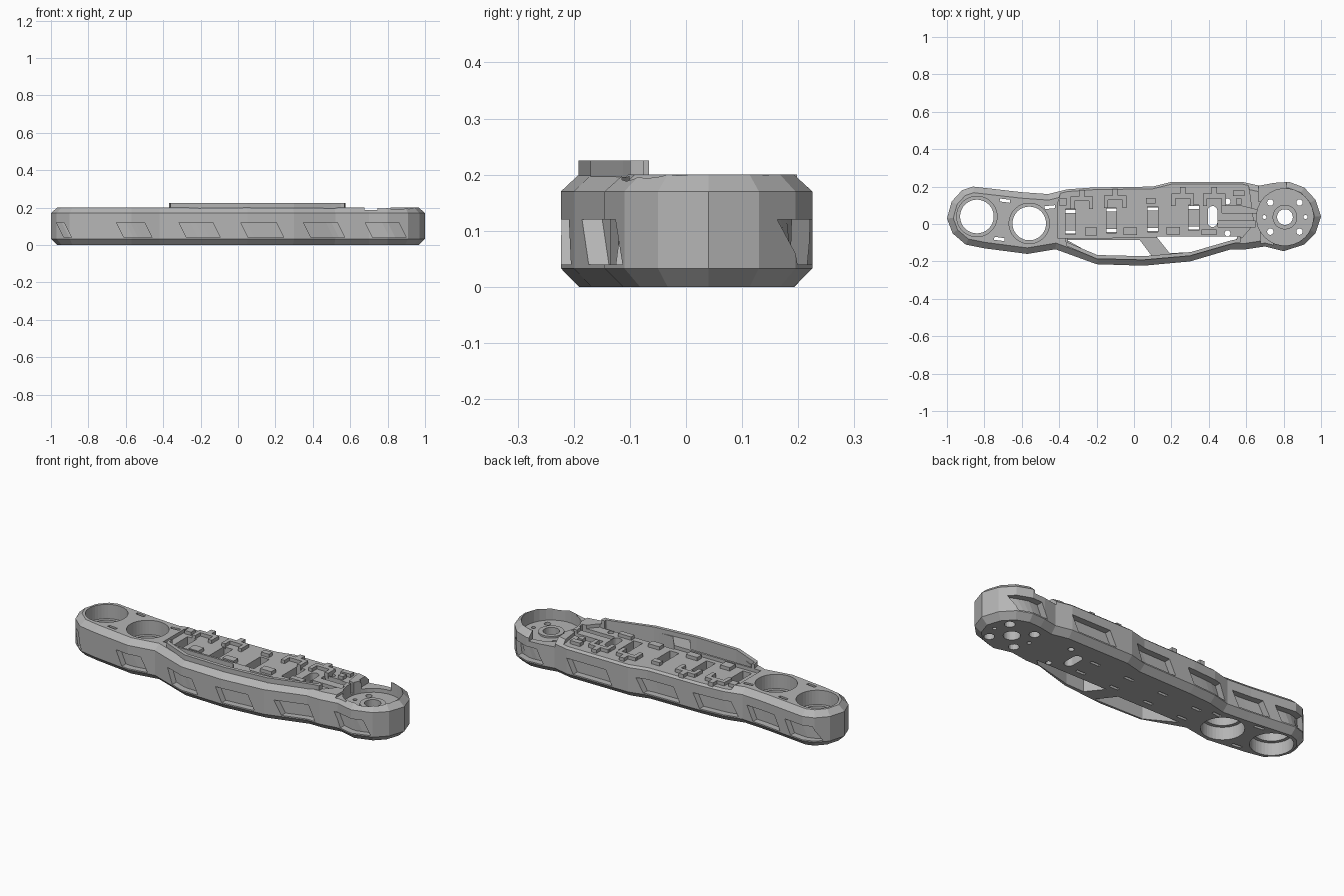
import bpy, bmesh, math
from mathutils import Vector

if "Cube" in bpy.data.objects:
    bpy.data.objects.remove(bpy.data.objects["Cube"])

gray = bpy.data.materials.new("neutral gray")
gray.diffuse_color = (0.46, 0.46, 0.46, 1)
gray.use_nodes = True
gray.node_tree.nodes["Principled BSDF"].inputs["Base Color"].default_value = gray.diffuse_color

# Plan outline of the arm: back edge and front edge, left to right
BACK = [(-1, 0.03), (-0.975, 0.12), (-0.92, 0.18), (-0.86, 0.2), (-0.6, 0.17), (-0.46, 0.16),
        (-0.36, 0.185), (-0.22, 0.195), (0.1, 0.2), (0.2, 0.225), (0.58, 0.225), (0.67, 0.205),
        (0.75, 0.22), (0.83, 0.225), (0.91, 0.195), (0.97, 0.13), (1, 0.04)]
FRONT = [(-1, 0.03), (-0.97, -0.05), (-0.9, -0.11), (-0.8, -0.13), (-0.57, -0.16), (-0.42, -0.135),
         (-0.2, -0.215), (0.05, -0.223), (0.3, -0.2), (0.52, -0.135), (0.6, -0.135), (0.7, -0.12),
         (0.8, -0.145), (0.91, -0.11), (0.97, -0.05), (1, 0.04)]
OUTLINE = FRONT + BACK[-2:0:-1]


def make(name, verts, faces):
    me = bpy.data.meshes.new(name)
    me.from_pydata(verts, [], faces)
    bm = bmesh.new()
    bm.from_mesh(me)
    bmesh.ops.recalc_face_normals(bm, faces=bm.faces)
    bm.to_mesh(me)
    bm.free()
    me.materials.append(gray)
    ob = bpy.data.objects.new(name, me)
    bpy.context.collection.objects.link(ob)
    return ob


def stack(name, rings):
    """Skin a list of equal closed rings of 3D points and cap both ends."""
    n = len(rings[0])
    verts = [p for r in rings for p in r]
    faces = [[k * n + i, k * n + (i + 1) % n, (k + 1) * n + (i + 1) % n, (k + 1) * n + i]
             for k in range(len(rings) - 1) for i in range(n)]
    faces += [list(range(n))[::-1], [(len(rings) - 1) * n + i for i in range(n)]]
    return make(name, verts, faces)


def prism(name, pts, z0, z1):
    return stack(name, [[(x, y, z) for x, y in pts] for z in (z0, z1)])


def rect(cx, cy, w, h, a=0):
    c, s = math.cos(a), math.sin(a)
    return [(cx + u * w / 2 * c - v * h / 2 * s, cy + u * w / 2 * s + v * h / 2 * c)
            for u, v in ((-1, -1), (1, -1), (1, 1), (-1, 1))]


def circle(cx, cy, r, n=32, stretch=0):
    pts = []
    for i in range(n):
        a = 2 * math.pi * (i + 0.5) / n
        pts.append((cx + r * math.cos(a), cy + r * math.sin(a) + math.copysign(stretch, math.sin(a))))
    return pts


def inset(pts, d):
    """Mitred inward offset of a counter-clockwise polygon."""
    out = []
    for i, p in enumerate(pts):
        a, b, c = Vector(pts[i - 1]), Vector(p), Vector(pts[(i + 1) % len(pts)])
        e, f = (b - a).normalized(), (c - b).normalized()
        n1, n2 = Vector((-e.y, e.x)), Vector((-f.y, f.x))
        m = (n1 + n2) / (1 + n1.dot(n2))
        out.append(tuple(b + m * d))
    return out


def edge_y(side, x):
    for (x0, y0), (x1, y1) in zip(side, side[1:]):
        if x0 <= x <= x1:
            return y0 + (y1 - y0) * (x - x0) / (x1 - x0)
    return side[-1][1]


def cut(target, cutter):
    m = target.modifiers.new("cut", 'BOOLEAN')
    m.operation, m.solver, m.object = 'DIFFERENCE', 'EXACT', cutter
    bpy.context.view_layer.objects.active = target
    bpy.ops.object.modifier_apply(modifier=m.name)
    bpy.data.objects.remove(cutter, do_unlink=True)


# Chamfered arm body
inner = inset(OUTLINE, 0.032)
body = stack("arm_body", [[(x, y, z) for x, y in ring] for ring, z in
                          ((inner, 0), (OUTLINE, 0.033), (OUTLINE, 0.17), (inner, 0.2))])


def drill(pts, z0=-0.1, z1=0.4):
    cut(body, prism("cutter", pts, z0, z1))


# Sunken middle deck, open toward the back chamfer
drill([(-0.41, -0.075), (0.58, -0.07), (0.64, 0.0), (0.6, 0.3), (-0.36, 0.3), (-0.41, 0.1)], 0.181)

# Openings between the deck and the front rail, split by a slanted strut
drill([(-0.36, -0.085), (-0.2, -0.174), (0.1, -0.178), (0.03, -0.085)])
drill([(0.12, -0.068), (0.19, -0.155), (0.3, -0.152), (0.53, -0.095), (0.56, -0.068)])

# Left sockets: through hole with a retaining ring between two counterbores
for cx, cy in ((-0.84, 0.04), (-0.56, 0.003)):
    drill(circle(cx, cy, 0.09, 40))
    drill(circle(cx, cy, 0.108, 40), 0.12)
    drill(circle(cx, cy, 0.108, 40), -0.1, 0.07)

# Right bowl with hub bore and bolt holes
HX, HY = 0.807, 0.037
drill(circle(HX, HY, 0.152, 28), 0.13)
drill(circle(HX, HY, 0.042))
for sx in (-1, 1):
    for sy in (-1, 1):
        drill(circle(HX + sx * 0.078, HY + sy * 0.078, 0.017, 16))
        drill(circle(HX + sx * 0.078, HY + sy * 0.078, 0.027, 16), -0.1, 0.04)
    drill(circle(HX + sx * 0.11, HY, 0.011, 12))
# Rim notches of the bowl
drill(rect(0.71, 0.03, 0.07, 0.6), 0.187)
drill(rect(0.74, 0.2, 0.15, 0.16), 0.152)

# Strap pockets with paired slits
for i in range(4):
    cx, cy = -0.34 + 0.22 * i, 0.012 + 0.007 * i
    drill(rect(cx, cy, 0.055, 0.135), 0.12)
    for s in (-1, 1):
        drill(rect(cx, cy + s * 0.055, 0.055, 0.016))

# Oval cable hole, screw holes, cable channel and end slots
drill(circle(0.42, 0.04, 0.026, 20, 0.03))
for y in (0.12, -0.05):
    drill(circle(0.5, y, 0.016, 12))
drill([(0.47, 0.06), (0.66, 0.06), (0.66, 0.075), (0.56, 0.1), (0.47, 0.1)], 0.14)
drill(rect(0.55, 0.0, 0.2, 0.03), 0.15)
for cx, cy, a in ((-0.69, 0.125, -0.13), (-0.72, -0.08, -0.13), (-0.45, 0.09, 0.1)):
    drill(rect(cx, cy, 0.055, 0.016, a))

# Slanted side windows following the outline
FRONT_WINDOWS = [(-0.97, -0.93), (-0.65, -0.50), (-0.315, -0.135), (0.015, 0.205), (0.35, 0.53), (0.68, 0.86)]
BACK_WINDOWS = [(-0.95, -0.78), (-0.71, -0.53), (-0.44, -0.22), (-0.1, 0.12), (0.3, 0.54), (0.73, 0.9)]
for side, sign, windows in ((FRONT, -1, FRONT_WINDOWS), (BACK, 1, BACK_WINDOWS)):
    for x0, x1 in windows:
        rings = []
        for k in range(7):
            x = x0 + (x1 - x0) * k / 6
            lo, hi = (x + 0.04, x) if sign < 0 else (x, x + 0.04)
            yl, yh = edge_y(side, lo), edge_y(side, hi)
            rings.append([(lo, yl + sign * 0.05, 0.04), (lo, yl - sign * 0.036, 0.04),
                          (hi, yh - sign * 0.036, 0.12), (hi, yh + sign * 0.05, 0.12)])
        cut(body, stack("cutter", rings))

# Raised guard strip along the front rail
path = [(-0.37, -0.075), (-0.36, -0.118), (-0.2, -0.186), (0.05, -0.192), (0.3, -0.17), (0.5, -0.112), (0.57, -0.095)]
strip = path + [(x + (0.016 if i == 0 else 0.004), y + (0.0 if i == 0 else 0.02))
                for i, (x, y) in reversed(list(enumerate(path)))]
prism("front_guard", strip, 0.13, 0.225)
# Guard tabs by the strut and at the right end
prism("strut_rib", [(0.03, -0.085), (0.05, -0.085), (0.12, -0.178), (0.1, -0.178)], 0.15, 0.2)
prism("guard_end_tab", [(0.55, -0.1), (0.57, -0.1), (0.57, -0.066), (0.55, -0.066)], 0.13, 0.225)


# Stepped locating blocks on the deck
def block(cx, cy, w, h):
    prism("deck_block", rect(cx, cy, w, h), 0.17, 0.2)


for cx, cy in ((-0.28, 0.135), (-0.1, 0.14), (0.26, 0.15), (0.43, 0.15)):
    block(cx, cy, 0.12, 0.025)
    block(cx - 0.05, cy - 0.03, 0.022, 0.05)
    block(cx + 0.05, cy - 0.03, 0.022, 0.05)
    block(cx, cy + 0.03, 0.03, 0.036)
for cx, cy, w, h in ((0.09, 0.125, 0.05, 0.03), (0.56, 0.165, 0.06, 0.03), (0.56, 0.12, 0.03, 0.03),
                     (-0.23, -0.04, 0.06, 0.05), (-0.02, -0.04, 0.07, 0.04), (0.21, -0.035, 0.07, 0.04),
                     (0.4, -0.045, 0.08, 0.03), (-0.38, 0.12, 0.04, 0.04)):
    block(cx, cy, w, h)

# Hub collar in the bowl
collar = prism("hub_collar", circle(HX, HY, 0.066), 0.12, 0.14)
cut(collar, prism("cutter", circle(HX, HY, 0.042), 0, 0.3))
